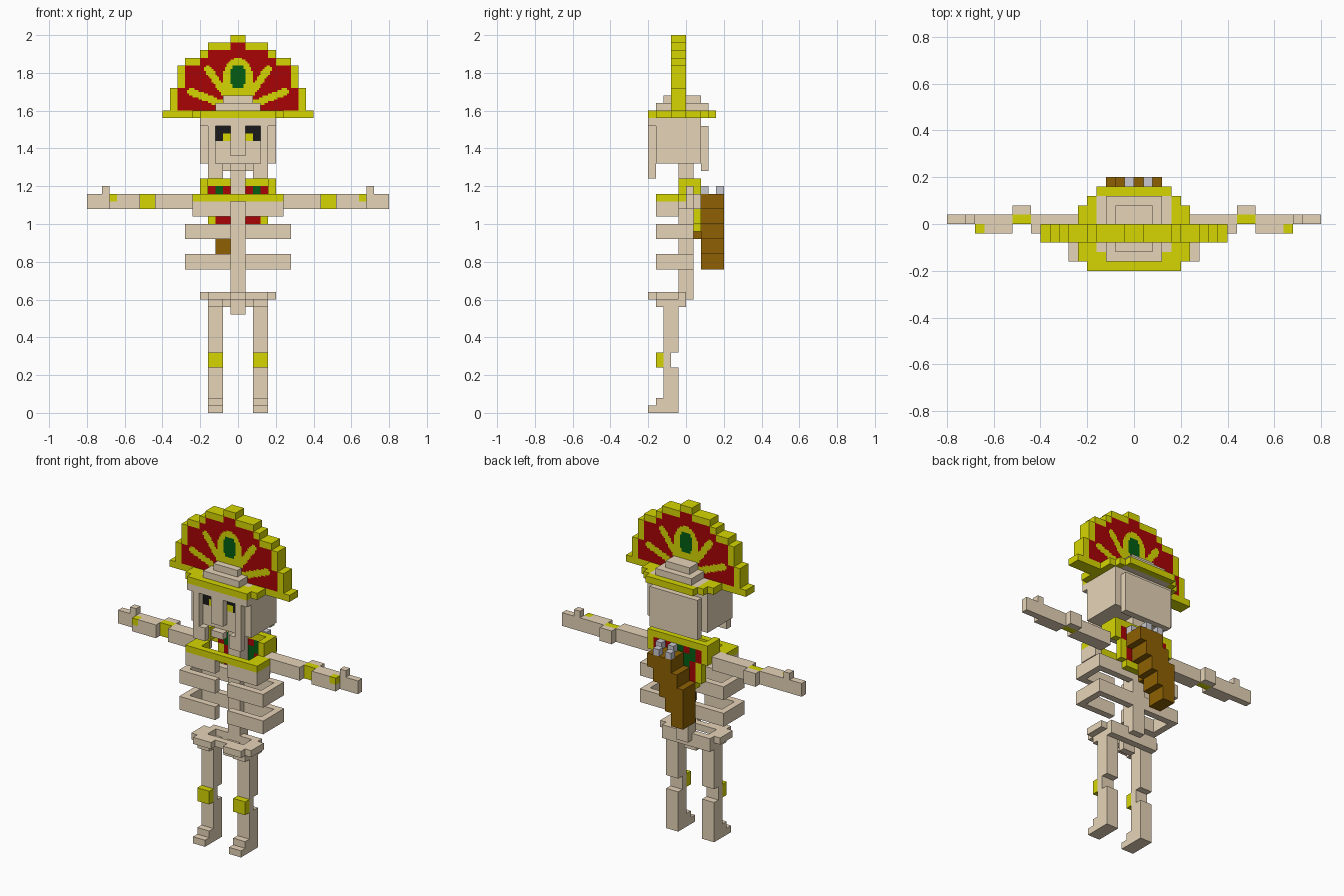
import bpy, bmesh, math

if "Cube" in bpy.data.objects:
    bpy.data.objects.remove(bpy.data.objects["Cube"])

U = 0.04  # one block


def lin(c):
    c /= 255
    return c / 12.92 if c <= 0.04045 else ((c + 0.055) / 1.055) ** 2.4


MATS = {}
for key, name, rgb in [("B", "bone", (230, 212, 184)), ("G", "gold", (214, 214, 2)),
                       ("R", "red", (168, 3, 5)), ("N", "green", (3, 92, 18)),
                       ("W", "brown leather", (142, 97, 3)), ("K", "black", (26, 26, 27)),
                       ("S", "silver", (200, 200, 208))]:
    m = bpy.data.materials.new(name)
    m.diffuse_color = (*[lin(c) for c in rgb], 1)
    m.use_nodes = True
    m.node_tree.nodes["Principled BSDF"].inputs["Base Color"].default_value = m.diffuse_color
    MATS[key] = m

# face direction and its four corners on a unit block
SIDES = [((1, 0, 0), [(1, 0, 0), (1, 1, 0), (1, 1, 1), (1, 0, 1)]),
         ((-1, 0, 0), [(0, 0, 0), (0, 0, 1), (0, 1, 1), (0, 1, 0)]),
         ((0, 1, 0), [(0, 1, 0), (0, 1, 1), (1, 1, 1), (1, 1, 0)]),
         ((0, -1, 0), [(0, 0, 0), (1, 0, 0), (1, 0, 1), (0, 0, 1)]),
         ((0, 0, 1), [(0, 0, 1), (1, 0, 1), (1, 1, 1), (0, 1, 1)]),
         ((0, 0, -1), [(0, 0, 0), (0, 1, 0), (1, 1, 0), (1, 0, 0)])]


def skin(name, cells, size=U):
    """Outer skin of a set of blocks: {(i, j, k): colour key}."""
    keys = sorted(set(cells.values()))
    bm = bmesh.new()
    verts = {}
    for c, key in cells.items():
        for d, corners in SIDES:
            if tuple(a + b for a, b in zip(c, d)) in cells:
                continue
            vs = []
            for q in corners:
                p = tuple(a + b for a, b in zip(c, q))
                if p not in verts:
                    verts[p] = bm.verts.new([a * size for a in p])
                vs.append(verts[p])
            bm.faces.new(vs).material_index = keys.index(key)
    bmesh.ops.dissolve_limit(bm, angle_limit=math.radians(1), verts=bm.verts,
                             edges=bm.edges, delimit={'MATERIAL'})
    me = bpy.data.meshes.new(name)
    bm.to_mesh(me)
    bm.free()
    for k in keys:
        me.materials.append(MATS[k])
    ob = bpy.data.objects.new(name, me)
    bpy.context.collection.objects.link(ob)


def part(name, *boxes, mirror=True):
    """Boxes (x0, x1, y0, y1, z0, z1, colour); later ones win, None carves."""
    cells = {}
    for x0, x1, y0, y1, z0, z1, key in boxes:
        for i in range(x0, x1):
            for j in range(y0, y1):
                for k in range(z0, z1):
                    for ii in ((i, -1 - i) if mirror else (i,)):
                        if key:
                            cells[ii, j, k] = key
                        else:
                            cells.pop((ii, j, k), None)
    skin(name, cells)


# Legs with stepped feet and gold kneecaps
part("legs", (2, 4, -5, -1, 0, 1, "B"), (2, 4, -4, -1, 1, 2, "B"), (2, 4, -3, -1, 2, 6, "B"),
     (2, 4, -3, -2, 6, 8, "B"), (2, 4, -4, -3, 6, 8, "G"), (2, 4, -3, -1, 8, 15, "B"))

# Pelvis ring with tailbone
part("pelvis", (1, 4, -5, -4, 15, 16, "B"), (0, 5, -4, -3, 15, 16, "B"),
     (3, 5, -3, -1, 15, 16, "B"), (0, 4, -1, 0, 15, 16, "B"), (0, 1, -1, 1, 15, 16, "B"),
     (2, 4, -4, 0, 14, 15, "B"), (0, 2, -1, 0, 14, 15, "B"), (0, 1, -2, -1, 13, 15, "B"))

# Spine and neck
part("spine", (0, 1, -1, 1, 16, 33, "B"))

# Open ribs: front bars with a slit, sides and back bar
for n, z in (("lower", 19), ("middle", 23)):
    part(n + "_ribs", (1, 7, -4, 1, z, z + 2, "B"), (1, 6, -3, 0, z, z + 2, None))
part("upper_ribs", (1, 6, -4, -1, 26, 28, "B"), (1, 5, -3, -1, 26, 28, None))

# Gold collar: front bar, sides and raised shoulders
part("collar", (0, 6, -4, -3, 28, 29, "G"), (4, 6, -4, -1, 28, 29, "G"),
     (4, 5, -1, 1, 29, 31, "G"))

# Jewelled back plate, half rows from the middle outwards, top to bottom
rows = ["GGGGG", "NRNRG", "GNNRG", "NNRG", "RNRG", "RRRG", "GGG"]
skin("back_plate", {(s, 1, 30 - r): key for r, row in enumerate(rows)
                    for i, key in enumerate(row) for s in (i, -1 - i)})

# Arms: upper arm, elbow guard, forearm, wrist band, hand and thumb
part("arms", (5, 11, -1, 1, 27, 29, "B"), (11, 13, 0, 2, 27, 29, "B"),
     (11, 13, 0, 1, 27, 29, "G"), (13, 17, -1, 1, 27, 29, "B"),
     (16, 17, -1, 0, 28, 29, "G"), (17, 20, 0, 1, 27, 29, "B"), (17, 18, 0, 1, 29, 30, "B"))

# Slanted quiver with arrow ends
steps = [(-3, -1), (-3, 0), (-3, 1), (-2, 2), (-1, 3)]
part("quiver", *[(a, b, 2, 5, 19 + 2 * n, 21 + 2 * n, "W") for n, (a, b) in enumerate(steps)],
     (-2, 0, 1, 2, 23, 24, "W"), mirror=False)
part("arrows", *[(x, x + 1, y, y + 1, 29, 30, "S")
                 for x, y in ((-1, 4), (1, 4), (0, 2), (2, 2))], mirror=False)

# Skull: core, back, brow, cheeks and nose around sunken eyes, teeth, crown
part("skull", (0, 5, -4, 2, 33, 39, "B"), (0, 4, 2, 3, 32, 38, "B"),
     (0, 5, -5, -4, 38, 39, "B"), (0, 4, -5, -4, 33, 38, "B"),
     (1, 3, -5, -4, 33, 38, None), (0, 1, -5, -4, 33, 34, None),
     (1, 3, -4, -3, 36, 38, "K"), (1, 2, -4, -3, 36, 37, "G"),
     (2, 4, -5, -4, 31, 33, "B"), (0, 1, -5, -4, 32, 33, "B"),
     (0, 4, -3, 3, 39, 40, "B"), (0, 3, -4, 3, 40, 41, "B"), (0, 2, -3, 2, 41, 42, "B"))

# Stepped gold hat brim
part("hat_brim", (0, 5, -5, -4, 39, 40, "G"), (0, 6, -4, 2, 39, 40, "G"),
     (0, 5, 2, 3, 39, 40, "G"), (0, 4, 3, 4, 39, 40, "G"), (0, 4, -3, 3, 39, 40, None))

# Fan headdress in quarter blocks: gold rim and rays, red field, green gem
HALF = [10, 9, 9, 9, 8, 8, 8, 7, 5, 4, 1]


def inside(x, z):
    k = math.floor(z - 39)
    return 0 <= k < len(HALF) and abs(x) < HALF[k]


def fan_colour(x, z):
    x = abs(x)
    if (x < 1 and 43.4 < z < 45.6) or (x < 0.7 and 43 < z < 46):
        return "N"
    if not all(inside(x + a, z + b) for a, b in ((1, 0), (-1, 0), (0, 1), (0, -1))):
        return "G"
    if (x / 2) ** 2 + ((z - 44.3) / 2.7) ** 2 < 1:
        return "G"
    for ang in (36, 68):
        s, c = math.sin(math.radians(ang)), math.cos(math.radians(ang))
        if x * s + (z - 40) * c < 7.2 and abs(x * c - (z - 40) * s) < 0.5:
            return "G"
    return "R"


fan = {}
for i in range(-40, 40):
    for k in range(156, 200):
        x, z = (i + 0.5) / 4, (k + 0.5) / 4
        if inside(x, z):
            key = fan_colour(x, z)
            for j in range(-8, 0):
                fan[i, j, k] = key
skin("headdress", fan, U / 4)
